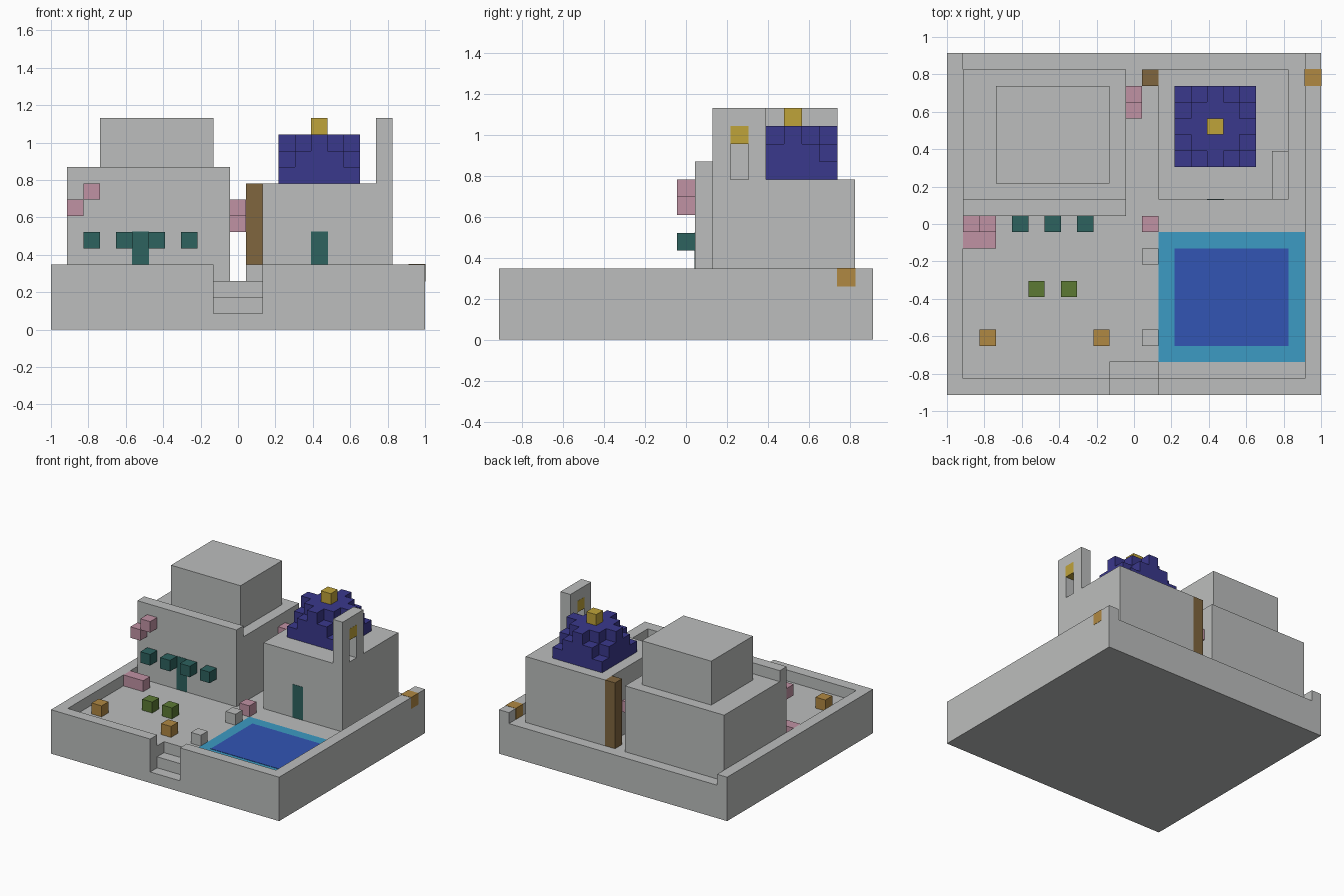
import bpy, bmesh
from collections import Counter
from mathutils import Matrix, Vector

old = bpy.data.objects.get("Cube")
if old:
    bpy.data.objects.remove(old, do_unlink=True)

NX, NY = 23, 21          # blocks across and deep
U = 2 / NX               # size of one block


def material(name, r, g, b):
    lin = [((c / 255 + 0.055) / 1.055) ** 2.4 for c in (r, g, b)] + [1]
    m = bpy.data.materials.new(name)
    m.use_nodes = True
    m.diffuse_color = lin
    m.node_tree.nodes["Principled BSDF"].inputs["Base Color"].default_value = lin
    return m


stone = material("stone", 188, 190, 189)
indigo = material("dome_indigo", 58, 56, 140)
gold = material("gold", 191, 163, 58)
pink = material("blossom_pink", 192, 146, 164)
teal = material("teal", 45, 98, 95)
brown = material("wood_brown", 128, 102, 62)
amber = material("lamp_amber", 176, 136, 66)
green = material("leaf_green", 92, 122, 52)
cyan = material("shallow_water", 60, 155, 195)
blue = material("deep_water", 50, 85, 180)


def boxes(name, mat, spans, grow=0.0):
    """One object from boxes given as (low corner, high corner) in blocks."""
    bm = bmesh.new()
    for lo, hi in spans:
        lo, hi = Vector(lo), Vector(hi)
        size = (hi - lo) * U + Vector((grow,) * 3)
        mid = (lo + hi) / 2 - Vector((NX / 2, NY / 2, 0))
        bmesh.ops.create_cube(bm, size=1,
                              matrix=Matrix.Translation(mid * U) @ Matrix.Diagonal((*size, 1)))

    # drop faces shared by touching blocks
    def key(f):
        return tuple(round(c, 4) for c in f.calc_center_median())
    count = Counter(key(f) for f in bm.faces)
    bmesh.ops.delete(bm, geom=[f for f in bm.faces if count[key(f)] > 1], context='FACES')
    bmesh.ops.remove_doubles(bm, verts=bm.verts, dist=1e-5)
    me = bpy.data.meshes.new(name)
    bm.to_mesh(me)
    bm.free()
    me.materials.append(mat)
    ob = bpy.data.objects.new(name, me)
    bpy.context.collection.objects.link(ob)
    return ob


def cells(name, mat, places, grow=0.0):
    """One object from single blocks."""
    return boxes(name, mat, [((i, j, k), (i + 1, j + 1, k + 1)) for i, j, k in places], grow)


def carve(ob, spans):
    for lo, hi in spans:
        cutter = boxes("cutter", stone, [(lo, hi)])
        cutter.hide_render = True
        mod = ob.modifiers.new("carve", 'BOOLEAN')
        mod.operation, mod.solver, mod.object = 'DIFFERENCE', 'EXACT', cutter
        bpy.context.view_layer.objects.active = ob
        bpy.ops.object.modifier_apply(modifier=mod.name)
        bpy.data.objects.remove(cutter, do_unlink=True)


# Walled courtyard, open at the back, with entrance steps
base = boxes("courtyard_base", stone, [((0, 0, 0), (NX, NY, 4))])
carve(base, [((1, 1, 3), (22, 22, 5)),
             ((10, -1, 1), (13, 1, 5)),
             ((10, 0.5, 2), (13, 2, 5))])

# Main house with front parapet and upper storey
boxes("main_house", stone, [((1, 11, 3), (11, 20, 9))])
boxes("house_parapet", stone, [((1, 11, 9), (11, 12, 10))])
boxes("upper_storey", stone, [((3, 13, 9), (10, 19, 13))])

# Chapel with bell wall
boxes("chapel", stone, [((13, 12, 3), (21, 20, 9))])
bell_wall = boxes("bell_wall", stone, [((20, 12, 9), (21, 15, 13))])
carve(bell_wall, [((19, 13, 8), (22, 14, 12))])
cells("bell", gold, [(20, 13, 11)], 0.002)

# Stepped round dome with finial
reach = range(-2, 3)
cells("dome", indigo, [(16 + a, 16 + b, 9 + c) for a in reach for b in reach for c in range(3)
                       if a * a + b * b + c * c <= 8])
cells("dome_finial", gold, [(16, 16, 12)])

# Doors flush with the walls, shutters standing out
boxes("house_door", teal, [((5, 11, 3), (6, 12, 6))], 0.004)
boxes("chapel_door", teal, [((16, 12, 3), (17, 13, 6))], 0.004)
cells("shutters", teal, [(i, 10, 5) for i in (2, 4, 6, 8)])

# Pool plates
boxes("pool_edge", cyan, [((13, 2, 2.98), (22, 10, 3.02))])
boxes("pool_water", blue, [((14, 3, 2.98), (21, 9, 3.05))])

# Courtyard details
cells("stone_seats", stone, [(12, 3, 3), (12, 8, 3)])
cells("shrubs", green, [(5, 6, 3), (7, 6, 3)])
cells("lamps", amber, [(2, 3, 3), (9, 3, 3)])
cells("wall_lamp", amber, [(22, 19, 3)], 0.004)
boxes("wooden_post", brown, [((12, 19, 3), (13, 20, 9))])
cells("climbing_blossoms", pink, [(1, 10, 7), (2, 10, 8), (11, 17, 7), (11, 18, 6)])
cells("ground_blossoms", pink, [(1, 9, 3), (2, 9, 3), (12, 10, 3)])
